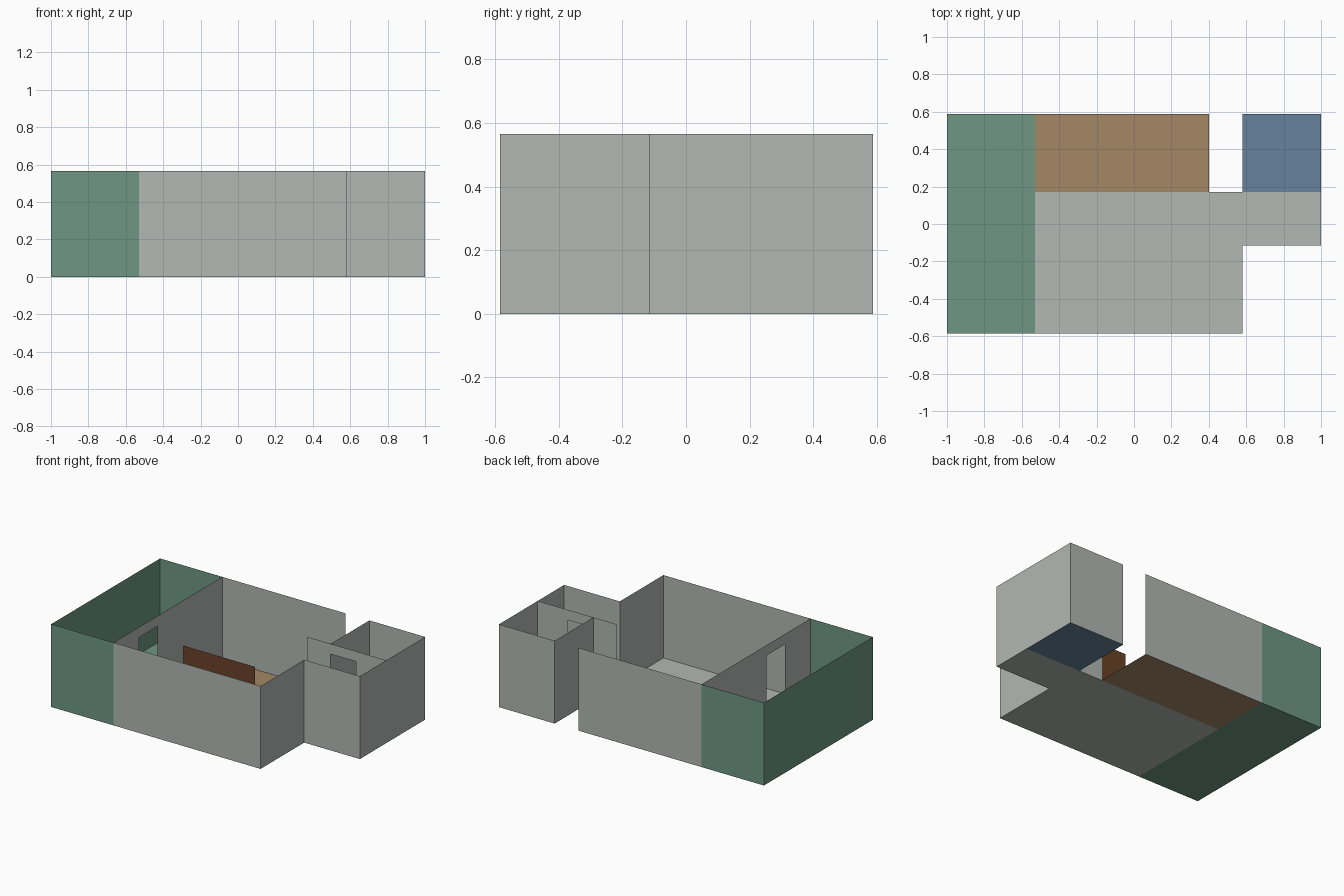
import bpy
from mathutils import Vector

cube = bpy.data.objects.get("Cube")
if cube:
    bpy.data.objects.remove(cube, do_unlink=True)


def material(name, *srgb):
    linear = [((c / 255 + 0.055) / 1.055) ** 2.4 for c in srgb]
    mat = bpy.data.materials.new(name)
    mat.use_nodes = True
    mat.diffuse_color = (*linear, 1)
    mat.node_tree.nodes["Principled BSDF"].inputs["Base Color"].default_value = (*linear, 1)
    return mat


GREY = material("plaster grey", 178, 184, 180)
GREEN = material("garden green", 110, 151, 131)
TAN = material("floor tan", 163, 135, 101)
BLUE = material("tile blue", 102, 130, 156)
BROWN = material("partition brown", 106, 66, 40)

# Shared plan lines
LEFT, INNER, HALL, ANNEX, RIGHT = -1, -0.53, 0.4, 0.58, 1
FRONT, STEP, MID, BACK = -0.585, -0.115, 0.17, 0.588
HEIGHT, DOOR_HEIGHT, LOW_HEIGHT = 0.565, 0.495, 0.255


def sheet(name, points, mat):
    mesh = bpy.data.meshes.new(name)
    mesh.from_pydata(points, [], [range(len(points))])
    mesh.materials.append(mat)
    obj = bpy.data.objects.new(name, mesh)
    bpy.context.collection.objects.link(obj)
    return obj


def floor(name, outline, mat):
    sheet(name, [(x, y, 0) for x, y in outline], mat)


def box(x0, x1, y0, y1):
    return [(x0, y0), (x1, y0), (x1, y1), (x0, y1)]


def wall(name, start, end, mat=GREY, height=HEIGHT, door=None):
    """Upright sheet; door gives the distances of its two jambs from start."""
    a, b = Vector((*start, 0)), Vector((*end, 0))
    along, up = (b - a).normalized(), Vector((0, 0, 1))
    points = [a]
    if door:
        near, far = a + along * door[0], a + along * door[1]
        lintel = up * DOOR_HEIGHT
        points += [near, near + lintel, far + lintel, far]
    points += [b, b + up * height, a + up * height]
    sheet(name, points, mat)


# Floors
floor("green_floor", box(LEFT, INNER, FRONT, BACK), GREEN)
floor("tan_floor", box(INNER, HALL, MID, BACK), TAN)
floor("blue_floor", box(ANNEX, RIGHT, MID, BACK), BLUE)
floor("main_floor", [(INNER, FRONT), (ANNEX, FRONT), (ANNEX, STEP),
                     (RIGHT, STEP), (RIGHT, MID), (INNER, MID)], GREY)

# Green end room
wall("green_front_wall", (LEFT, FRONT), (INNER, FRONT), GREEN)
wall("green_side_wall", (LEFT, BACK), (LEFT, FRONT), GREEN)
wall("green_back_wall", (INNER, BACK), (LEFT, BACK), GREEN)

# Main room
wall("front_wall", (INNER, FRONT), (ANNEX, FRONT))
wall("main_side_wall", (ANNEX, FRONT), (ANNEX, STEP))
wall("back_wall", (HALL, BACK), (INNER, BACK))
wall("inner_wall", (INNER, FRONT), (INNER, BACK), door=(0.275, 0.475))

# Passage and annex room
wall("passage_front_wall", (ANNEX, STEP), (RIGHT, STEP))
wall("annex_outer_wall", (RIGHT, STEP), (RIGHT, BACK))
wall("annex_back_wall", (RIGHT, BACK), (ANNEX, BACK))
wall("annex_inner_wall", (ANNEX, BACK), (ANNEX, MID))
wall("annex_door_wall", (HALL, MID), (RIGHT, MID), door=(0.18, 0.37))

# Low partition with a gap to walk through
wall("low_partition_long", (INNER, MID), (0.01, MID), BROWN, LOW_HEIGHT)
wall("low_partition_short", (0.21, MID), (HALL, MID), BROWN, LOW_HEIGHT)
